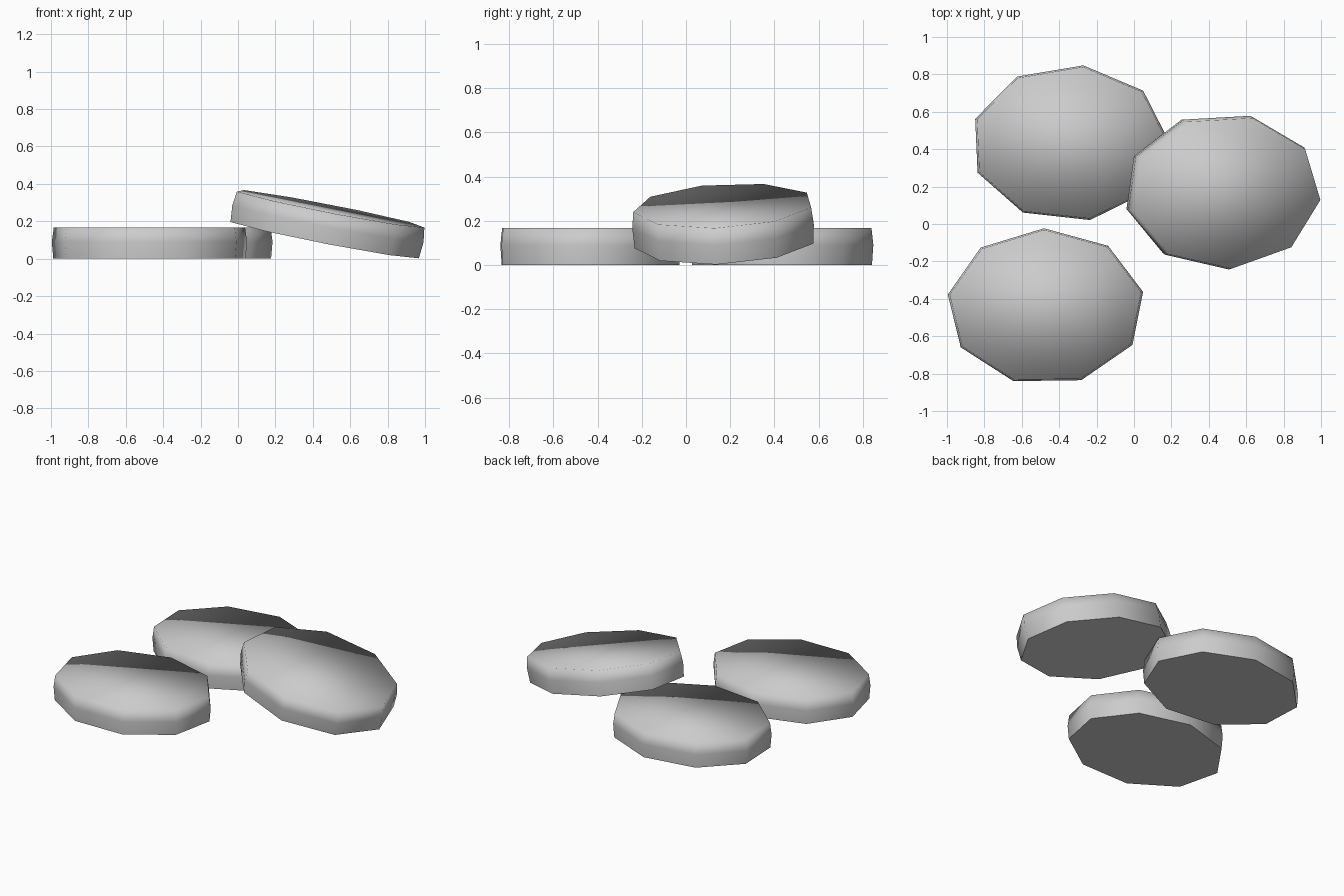
import bpy, bmesh
from math import cos, sin, radians

cube = bpy.data.objects.get("Cube")
if cube:
    bpy.data.objects.remove(cube, do_unlink=True)

grey = bpy.data.materials.new("plain_grey")
grey.use_nodes = True
grey.diffuse_color = (0.6, 0.6, 0.6, 1)
bsdf = next(n for n in grey.node_tree.nodes if n.type == 'BSDF_PRINCIPLED')
bsdf.inputs["Base Color"].default_value = (0.6, 0.6, 0.6, 1)

SIDES = 9
RADIUS_X, RADIUS_Y = 0.53, 0.42
PROFILE = [(0.985, 0.0), (1.0, 0.09), (0.98, 0.167)]  # scale, height


def make_disc(name, location, turn, tilt=(0, 0, 0)):
    """Flat oval nine-sided disc with a slightly bulging rim."""
    bm = bmesh.new()
    rings = []
    for scale, z in PROFILE:
        angles = [radians(turn + 360 * i / SIDES) for i in range(SIDES)]
        rings.append([bm.verts.new((RADIUS_X * scale * cos(a),
                                    RADIUS_Y * scale * sin(a), z)) for a in angles])
    # rim
    for low, high in zip(rings, rings[1:]):
        for i in range(SIDES):
            j = (i + 1) % SIDES
            bm.faces.new((low[i], low[j], high[j], high[i]))
    # rounded-looking top and flat underside
    bm.faces.new(rings[-1])
    base = bm.faces.new(rings[0][::-1])
    for face in bm.faces:
        face.smooth = face is not base
    for edge in base.edges:
        edge.smooth = False

    mesh = bpy.data.meshes.new(name)
    bm.to_mesh(mesh)
    bm.free()
    mesh.materials.append(grey)
    disc = bpy.data.objects.new(name, mesh)
    disc.location = location
    disc.rotation_euler = tilt
    bpy.context.collection.objects.link(disc)
    return disc


# two discs lie flat, the third leans on the back one
make_disc("front_disc", (-0.472, -0.443, 0), 11)
make_disc("back_disc", (-0.345, 0.432, 0), 2)
make_disc("leaning_disc", (0.458, 0.18, 0.104), -6, (0.053, 0.193, 0))
